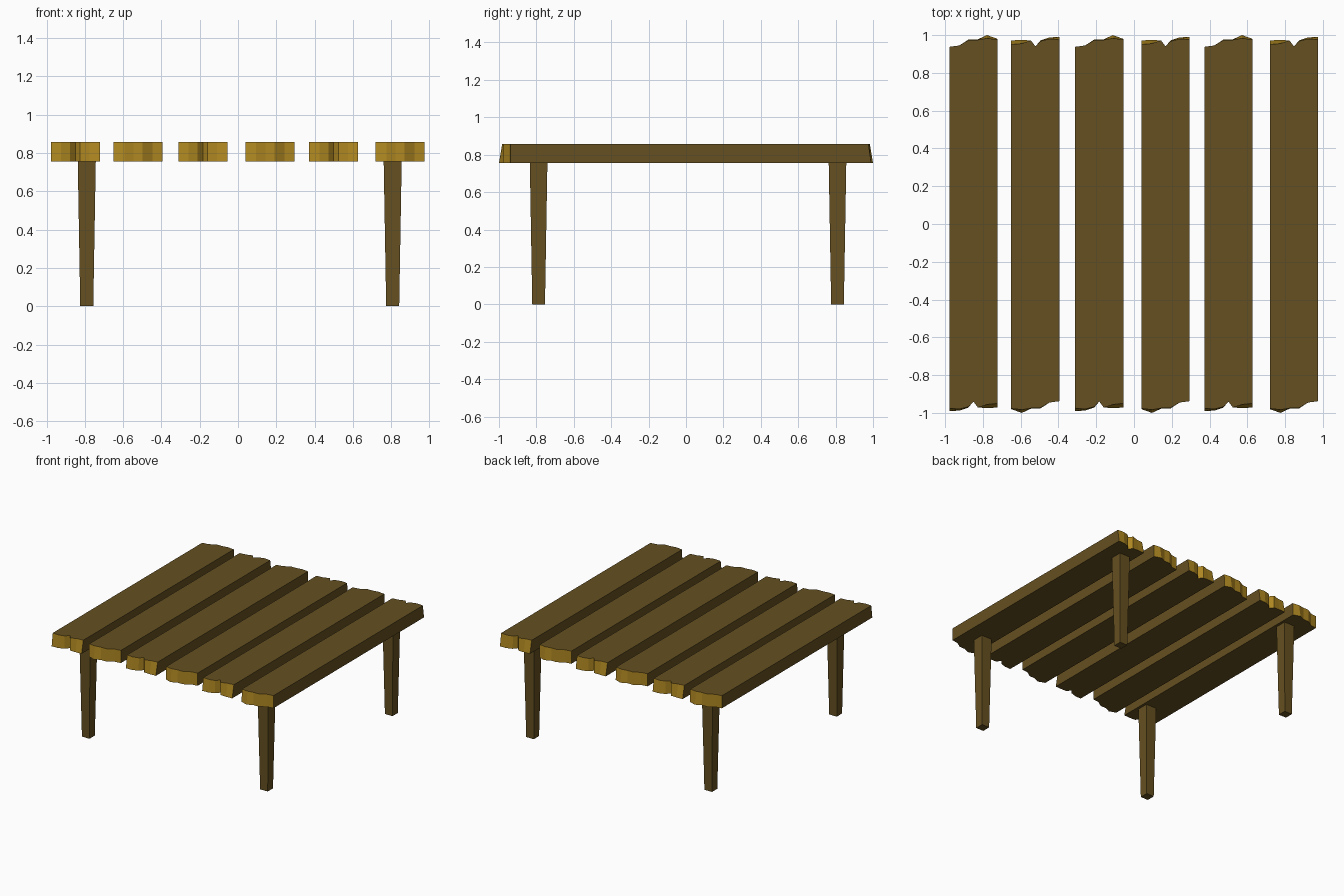
import bpy, bmesh
from math import pi
from mathutils import Matrix

if "Cube" in bpy.data.objects:
    bpy.data.objects.remove(bpy.data.objects["Cube"])


def material(name, rgb):
    m = bpy.data.materials.new(name)
    m.diffuse_color = (*rgb, 1)
    m.use_nodes = True
    m.node_tree.nodes["Principled BSDF"].inputs["Base Color"].default_value = m.diffuse_color
    return m


bark = material("brown_wood", (0.13, 0.08, 0.015))
raw = material("cut_wood", (0.42, 0.24, 0.015))

Z0, Z1 = 0.755, 0.857
# Broken ends of a plank: (x, y at bottom, y at top)
BACK = [(0.128, 0.98, 0.977), (0.072, 1.0, 0.983), (0.024, 0.978, 0.975),
        (-0.024, 0.978, 0.975), (-0.075, 0.945, 0.945), (-0.128, 0.938, 0.938)]
FRONT = [(-0.128, -0.99, -0.975), (-0.075, -0.988, -0.98), (-0.027, -0.972, -0.968),
         (0, -0.94, -0.94), (0.024, -0.972, -0.972), (0.075, -0.974, -0.955),
         (0.128, -0.972, -0.95)]


def finish(bm, name, mats):
    bmesh.ops.recalc_face_normals(bm, faces=bm.faces)
    me = bpy.data.meshes.new(name)
    bm.to_mesh(me)
    bm.free()
    for m in mats:
        me.materials.append(m)
    ob = bpy.data.objects.new(name, me)
    bpy.context.collection.objects.link(ob)
    return ob


def plank(name, x, turned):
    bm = bmesh.new()
    pts = FRONT + BACK
    n = len(pts)
    low = [bm.verts.new((px, yb, Z0)) for px, yb, yt in pts]
    top = [bm.verts.new((px, yt, Z1)) for px, yb, yt in pts]
    bm.faces.new(low[::-1])
    bm.faces.new(top)
    for i in range(n):
        j = (i + 1) % n
        f = bm.faces.new((low[i], low[j], top[j], top[i]))
        # the two long sides keep the brown surface
        f.material_index = 0 if i in (len(FRONT) - 1, n - 1) else 1
    if turned:
        bm.transform(Matrix.Rotation(pi, 4, 'Z'))
    bm.transform(Matrix.Translation((x, 0, 0)))
    return finish(bm, name, [bark, raw])


def leg(name, x, y):
    bm = bmesh.new()
    bmesh.ops.create_cube(bm, size=1)
    for v in bm.verts:
        up = v.co.z > 0
        w = 0.094 if up else 0.068
        v.co = (x + v.co.x * w, y + v.co.y * w, Z0 if up else 0)
    return finish(bm, name, [bark])


# Table top: every second plank is turned end for end
for i, x in enumerate((-0.85, -0.522, -0.184, 0.167, 0.5, 0.847)):
    plank(f"plank_{i + 1}", x, i % 2 == 1)

# Tapered legs
for yn, y in (("front", -0.788), ("back", 0.81)):
    for xn, x in (("left", -0.79), ("right", 0.808)):
        leg(f"{yn}_{xn}_leg", x, y)
